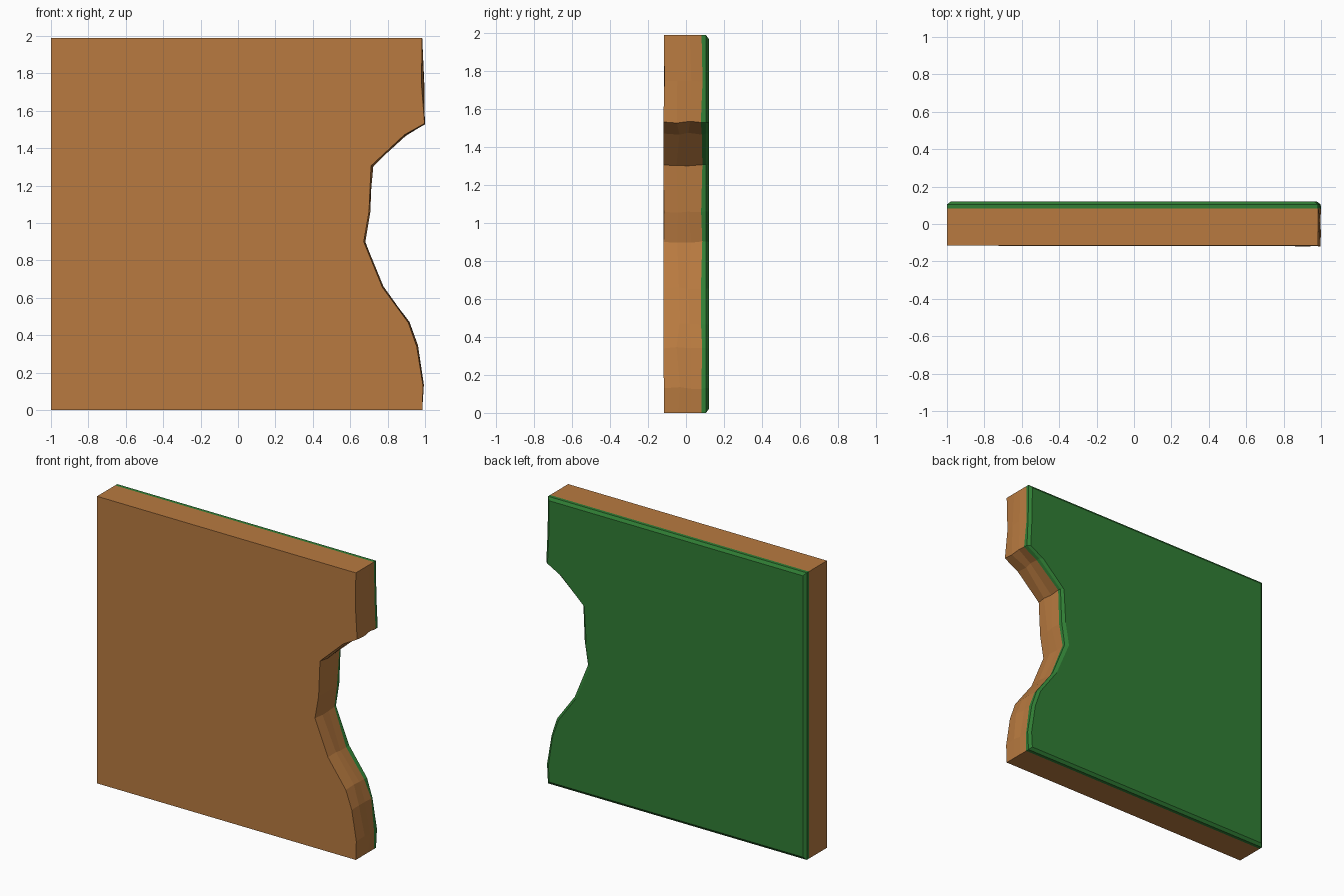
import bpy, bmesh, random

if "Cube" in bpy.data.objects:
    bpy.data.objects.remove(bpy.data.objects["Cube"])

random.seed(4)

# Broken right edge, bottom to top (x, z)
EDGE = [(0.985, 0), (0.987, 0.13), (0.955, 0.34), (0.912, 0.465), (0.775, 0.655),
        (0.672, 0.90), (0.697, 1.06), (0.713, 1.305), (0.89, 1.47), (0.997, 1.53),
        (0.983, 1.75), (0.985, 1.99)]
LEFT, TOP, BEVEL = -1.0, 1.99, 0.02


def make_material(name, color):
    mat = bpy.data.materials.new(name)
    mat.diffuse_color = color
    mat.use_nodes = True
    mat.node_tree.nodes["Principled BSDF"].inputs["Base Color"].default_value = mat.diffuse_color
    return mat


def ring(y, amount=0.0, wobble_y=0.0, dx=0.0, inset=0.0):
    """Slab outline at depth y, with a chipped right edge."""
    pts = []
    for i, (x, z) in enumerate(EDGE):
        end = i in (0, len(EDGE) - 1)
        a = 0 if end else amount
        w = 0 if end else wobble_y
        px = min(x + (0 if end else dx) + random.uniform(-a, a), 1.0) - inset
        pz = z + random.uniform(-a, a)
        if end:
            pz = min(max(pz, inset), TOP - inset)
        pts.append((px, y + random.uniform(-w, w), pz))
    pts.append((LEFT + inset, y, TOP - inset))
    pts.append((LEFT + inset, y, inset))
    return pts


def loft(name, rings, mat):
    bm = bmesh.new()
    loops = [[bm.verts.new(p) for p in r] for r in rings]
    n = len(loops[0])
    for a, b in zip(loops, loops[1:]):
        for i in range(n):
            j = (i + 1) % n
            bm.faces.new((a[i], a[j], b[j], b[i]))
    bm.faces.new(loops[0])
    bm.faces.new(loops[-1])
    bmesh.ops.recalc_face_normals(bm, faces=bm.faces)
    me = bpy.data.meshes.new(name)
    bm.to_mesh(me)
    bm.free()
    me.materials.append(mat)
    ob = bpy.data.objects.new(name, me)
    bpy.context.collection.objects.link(ob)
    return ob


brown = make_material("brown", (0.48, 0.195, 0.051, 1))
green = make_material("green", (0.03, 0.21, 0.035, 1))

# Shared seam where the body meets the backing
seam = ring(0.082, 0.005, 0.006, 0.003)

# Thick body with a rough broken edge
loft("wall_body", [ring(-0.116, 0.003, 0.004), ring(-0.04, 0.007, 0.01, 0.004),
                   ring(0.02, 0.007, 0.01, 0.006), seam], brown)

# Thin backing layer with a chamfered rim
loft("wall_backing", [seam, ring(0.105, 0.003, 0.0, 0.003),
                      ring(0.12, 0.002, 0.0, 0.003, BEVEL)], green)
